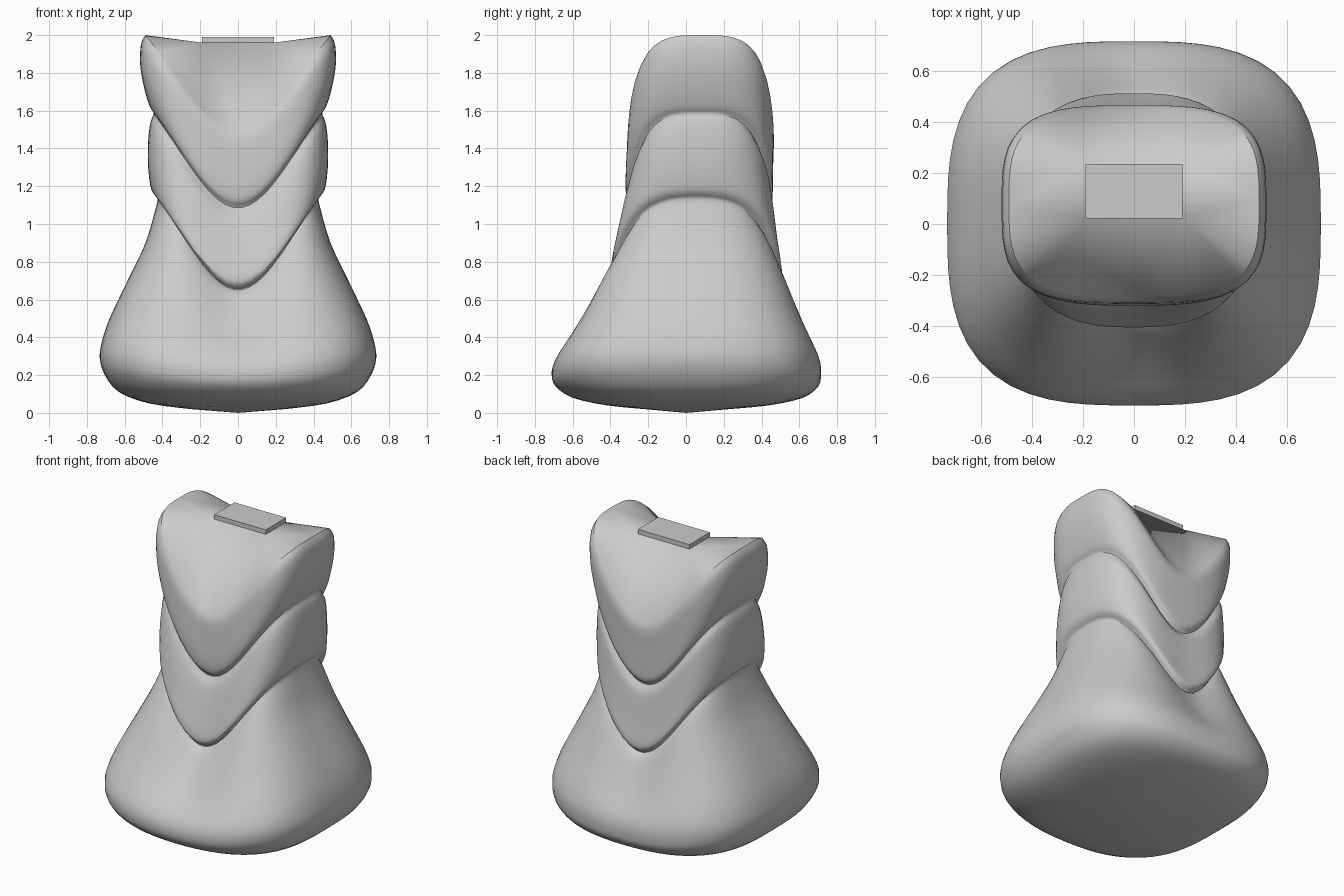
import bpy, bmesh, math

if "Cube" in bpy.data.objects:
    bpy.data.objects.remove(bpy.data.objects["Cube"])

SEG = 64
STEPS = 3

# Ring profile: side height, sag at front/back, half width, front y, back y, squareness
RINGS = [
    # upper fold
    (2.00, .50, .490, -.285, .450, 3.4),
    (1.95, .50, .514, -.307, .465, 3.4),
    (1.83, .50, .517, -.315, .462, 3.4),
    (1.70, .50, .492, -.320, .460, 3.3),
    (1.62, .50, .466, -.312, .455, 3.2),
    (1.585, .50, .446, -.288, .432, 3.1),
    # middle fold
    (1.54, .50, .463, -.315, .460, 3.0),
    (1.45, .50, .475, -.345, .475, 2.9),
    (1.32, .50, .477, -.378, .493, 2.8),
    (1.20, .495, .464, -.405, .512, 2.7),
    (1.16, .49, .446, -.392, .500, 2.7),
    (1.135, .485, .427, -.375, .480, 2.7),
    # flared body and rounded hem
    (1.08, .46, .437, -.410, .515, 2.7),
    (.90, .40, .490, -.500, .580, 2.8),
    (.70, .30, .585, -.585, .640, 2.8),
    (.50, .18, .680, -.660, .690, 2.9),
    (.38, .12, .720, -.700, .712, 3.0),
    (.29, .09, .732, -.711, .715, 3.0),
    (.20, .06, .705, -.690, .700, 3.0),
    (.11, .03, .630, -.600, .620, 3.0),
    (.05, .01, .470, -.420, .440, 2.8),
    (.02, .00, .250, -.220, .230, 2.5),
]


def spline(p0, p1, p2, p3, t):
    return [0.5 * (2 * b + (c - a) * t + (2 * a - 5 * b + 4 * c - d) * t * t
                   + (3 * b - a - 3 * c + d) * t ** 3)
            for a, b, c, d in zip(p0, p1, p2, p3)]


def ring_points(zs, sag, a, yf, yb, n):
    cy, b = (yf + yb) / 2, (yb - yf) / 2
    pts = []
    for i in range(SEG):
        t = 2 * math.pi * (i + 0.5) / SEG
        c, s = math.cos(t), math.sin(t)
        r = (abs(c) ** n + abs(s) ** n) ** (-1 / n)
        u = abs(c * r)
        droop = .6 * (1 - u * u) + .4 * math.cos(math.pi / 2 * u) ** 2
        pts.append((a * c * r, cy + b * s * r, zs - sag * droop))
    return pts


def bridge(bm, upper, lower):
    for i in range(SEG):
        j = (i + 1) % SEG
        quad = []
        for v in (upper[i], lower[i], lower[j], upper[j]):
            if v not in quad:
                quad.append(v)
        if len(quad) > 2:
            bm.faces.new(quad)


bm = bmesh.new()

# Smoothly interpolated draped skin
profile = []
for k in range(len(RINGS) - 1):
    p = [RINGS[min(max(k + d, 0), len(RINGS) - 1)] for d in (-1, 0, 1, 2)]
    profile += [spline(*p, s / STEPS) for s in range(STEPS)]
profile.append(RINGS[-1])
loops = [[bm.verts.new(p) for p in ring_points(*r)] for r in profile]
for up, low in zip(loops, loops[1:]):
    bridge(bm, up, low)

# Closed underside
base = bm.verts.new((0, 0, 0))
bridge(bm, loops[-1], [base] * SEG)

# Fanned top running from the rim to the four corners of the neck block
corners = {(sx, sy): bm.verts.new((.19 * sx, .128 + .107 * sy, 1.96))
           for sx in (-1, 1) for sy in (-1, 1)}
inner = [corners[(1 if v.co.x > 0 else -1, 1 if i < SEG / 2 else -1)]
         for i, v in enumerate(loops[0])]
bridge(bm, inner, loops[0])
bm.faces.new([corners[k] for k in ((-1, -1), (1, -1), (1, 1), (-1, 1))])
bmesh.ops.recalc_face_normals(bm, faces=bm.faces)

mesh = bpy.data.meshes.new("draped_body")
bm.to_mesh(mesh)
bm.free()
body = bpy.data.objects.new("draped_body", mesh)
bpy.context.collection.objects.link(body)
bpy.context.view_layer.objects.active = body
body.select_set(True)
bpy.ops.object.shade_smooth_by_angle(angle=math.radians(35))

# Small flat block on top
bpy.ops.mesh.primitive_cube_add(size=1, location=(0, .128, 1.973))
block = bpy.context.object
block.name = "neck_block"
block.scale = (.38, .214, .034)
